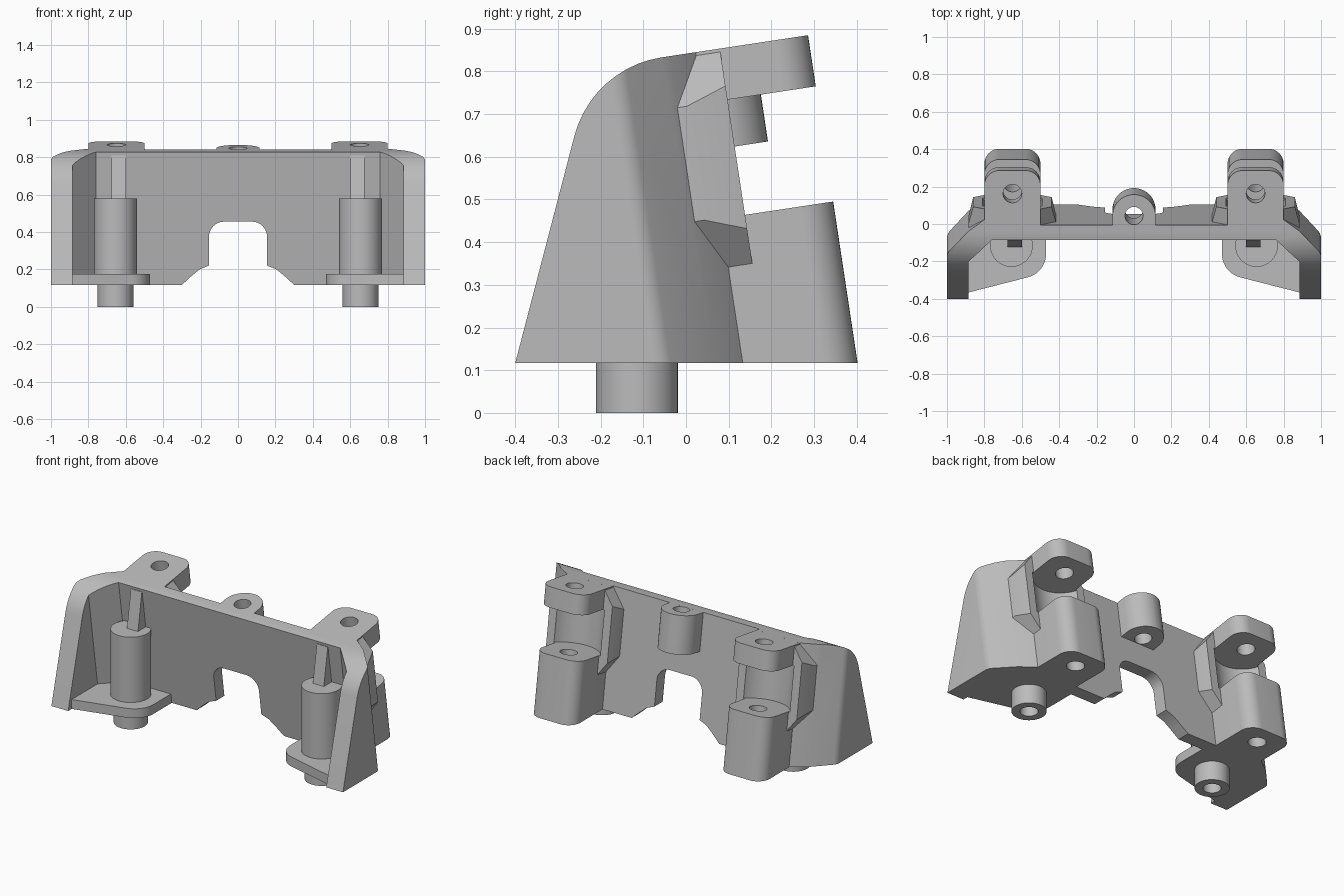
import bpy, bmesh, math
from mathutils import Matrix, Vector

cube = bpy.data.objects.get("Cube")
if cube:
    bpy.data.objects.remove(cube, do_unlink=True)

GREY = (0.5, 0.5, 0.5, 1)
mat = bpy.data.materials.new("plain_grey")
mat.use_nodes = True
mat.diffuse_color = GREY
mat.node_tree.nodes["Principled BSDF"].inputs["Base Color"].default_value = GREY

LEAN = Matrix.Rotation(math.radians(8.6), 4, "X")
AXES = {"x": lambda u, v, t: (t, u, v),
        "y": lambda u, v, t: (u, t, v),
        "z": lambda u, v, t: (u, v, t)}


def rounded(points, steps=10):
    """Replace every (u, v, radius) corner by an arc."""
    out = []
    for i, pt in enumerate(points):
        p = Vector(pt[:2])
        if len(pt) < 3:
            out.append(p)
            continue
        a = (Vector(points[i - 1][:2]) - p).normalized()
        b = (Vector(points[(i + 1) % len(points)][:2]) - p).normalized()
        half = a.angle(b) / 2
        centre = p + (a + b).normalized() * (pt[2] / math.sin(half))
        start = p + a * (pt[2] / math.tan(half)) - centre
        end = p + b * (pt[2] / math.tan(half)) - centre
        sweep = math.pi - 2 * half
        for k in range(steps + 1):
            f = k / steps
            out.append(centre + (start * math.sin((1 - f) * sweep)
                                 + end * math.sin(f * sweep)) / math.sin(sweep))
    return out


def prism(name, points, lo, hi, axis="z", lean=False):
    """Extrude a profile along an axis, optionally in the leaning frame."""
    bm = bmesh.new()
    verts = [bm.verts.new(AXES[axis](p[0], p[1], lo)) for p in rounded(points)]
    face = bm.faces.new(verts)
    ext = bmesh.ops.extrude_face_region(bm, geom=[face])
    shift = Vector(AXES[axis](0, 0, hi - lo))
    moved = [g for g in ext["geom"] if isinstance(g, bmesh.types.BMVert)]
    bmesh.ops.translate(bm, verts=moved, vec=shift)
    bmesh.ops.recalc_face_normals(bm, faces=bm.faces)
    if lean:
        bm.transform(LEAN)
    mesh = bpy.data.meshes.new(name)
    bm.to_mesh(mesh)
    bm.free()
    mesh.materials.append(mat)
    obj = bpy.data.objects.new(name, mesh)
    bpy.context.collection.objects.link(obj)
    return obj


def cylinder(name, x, y, r, lo, hi, lean=False, n=48):
    ring = [(x + r * math.cos(k * math.tau / n), y + r * math.sin(k * math.tau / n))
            for k in range(n)]
    return prism(name, ring, lo, hi, "z", lean)


def activate(obj):
    bpy.ops.object.select_all(action="DESELECT")
    obj.select_set(True)
    bpy.context.view_layer.objects.active = obj


def combine(obj, cutter, operation="DIFFERENCE"):
    mod = obj.modifiers.new("cut", "BOOLEAN")
    mod.solver = "EXACT"
    mod.operation = operation
    mod.object = cutter
    activate(obj)
    bpy.ops.object.modifier_apply(modifier=mod.name)
    bpy.data.objects.remove(cutter, do_unlink=True)


def finish(obj, mirror=True):
    activate(obj)
    bpy.ops.object.shade_smooth_by_angle(angle=math.radians(25))
    if mirror:
        obj.modifiers.new("mirror", "MIRROR")


def side_envelope():
    """Side outline: level base, sloped front, rounded shoulder, leaning top."""
    return prism("envelope", [(-0.4, 0.117), (-0.22, 0.808, 0.25),
                              (0.6, 0.933), (0.6, 0.117)], -1.2, 1.2, "x")


POST_X, POST_Y = 0.655, -0.115
BOLT_X, BOLT_P = 0.65, 0.29

# Shell: leaning back wall with angled corners and side wings
half = [(0.5, 0.12), (0.5, 0.149), (0.8, 0.149), (0.885, 0.087), (1, -0.035, 0.06),
        (1, -0.6), (0.885, -0.6), (0.885, -0.085), (0.76, 0.04)]
shell = prism("shell", half + [(-p[0],) + p[1:] for p in reversed(half)],
              -0.3, 1.1, "z", True)
combine(shell, side_envelope(), "INTERSECT")
notch = [(0.3, 0), (0.3, 0.117), (0.25, 0.163), (0.205, 0.2), (0.155, 0.22),
         (0.155, 0.455, 0.08)]
combine(shell, prism("notch", notch + [(-p[0],) + p[1:] for p in reversed(notch)],
                     -0.5, 0.5, "y"))
for s in (-1, 1):
    combine(shell, cylinder("recess", s * BOLT_X, BOLT_P, 0.18, 0.438, 0.711, True))
finish(shell, False)

# Centre lug
lug = prism("centre_lug", [(-0.115, 0.08), (-0.115, 0.285, 0.1149),
                           (0.115, 0.285, 0.1149), (0.115, 0.08)], 0.6, 0.832, "z", True)
combine(lug, cylinder("bore", 0, 0.17, 0.048, 0.5, 1, True))
finish(lug, False)

# Upper lugs and lower blocks at the back, each with a bolt hole
def back_block(name, lo, hi, radius):
    obj = prism(name, [(0.5, 0.08), (0.8, 0.08), (0.8, 0.415, radius),
                       (0.5, 0.415, radius)], lo, hi, "z", True)
    combine(obj, cylinder("bore", BOLT_X, BOLT_P, 0.05, -0.5, 1.2, True))
    return obj


finish(back_block("upper_lugs", 0.711, 0.832, 0.08))
blocks = back_block("lower_blocks", -0.2, 0.438, 0.08)
combine(blocks, side_envelope(), "INTERSECT")
finish(blocks)

# Chamfered pads with a round recess between the lugs and blocks
pads = prism("recess_pads", [(0.885, 0.44), (0.885, 0.71), (0.8, 0.824), (0.5, 0.824),
                             (0.415, 0.71), (0.415, 0.44), (0.5, 0.323), (0.8, 0.323)],
             0.05, 0.3, "y", True)
combine(pads, prism("pad_plan", [(0.9, 0), (0.885, 0.11), (0.86, 0.206), (0.44, 0.206),
                                 (0.415, 0.11), (0.4, 0)], 0, 1, "z", True), "INTERSECT")
combine(pads, cylinder("recess", BOLT_X, BOLT_P, 0.18, 0.438, 0.711, True))
finish(pads)

# Foot plates joining the wings and the wall
finish(prism("foot_plates", [(0.9, -0.37), (0.47, -0.26, 0.13), (0.47, 0.05),
                             (0.76, 0.05), (0.9, -0.05)], 0.117, 0.175))

# Posts, ribs above them and hollow pegs below
finish(cylinder("posts", POST_X, POST_Y, 0.114, 0.15, 0.58))
finish(prism("post_ribs", [(-0.125, 0.57), (-0.085, 0.81), (-0.06, 0.81), (-0.02, 0.57)],
             0.6, 0.675, "x"))
pegs = cylinder("pegs", POST_X, POST_Y, 0.096, 0, 0.15)
combine(pegs, cylinder("bore", POST_X, POST_Y, 0.05, -0.1, 0.12))
finish(pegs)
